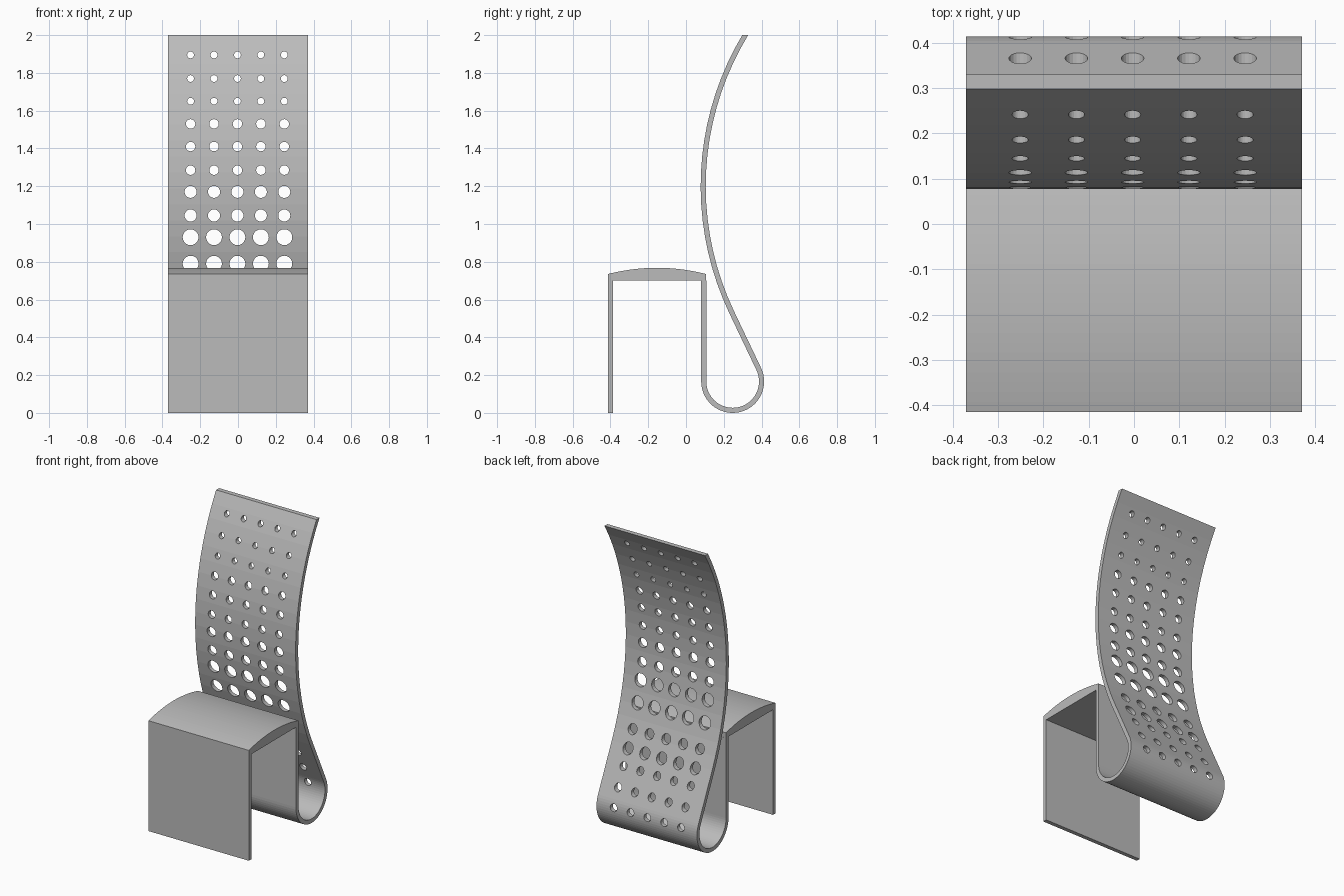
import bpy, bmesh
from math import sin, cos, asin, sqrt, radians, pi
from mathutils import Matrix, Vector

if "Cube" in bpy.data.objects:
    bpy.data.objects.remove(bpy.data.objects["Cube"])

HALF_W = 0.37        # half width of every panel
T = 0.027            # sheet thickness
SEAT_Z = 0.70        # underside of the seat

grey = bpy.data.materials.new("plain grey")
grey.use_nodes = True
grey.diffuse_color = (0.5, 0.5, 0.5, 1)
grey.node_tree.nodes["Principled BSDF"].inputs["Base Color"].default_value = (0.5, 0.5, 0.5, 1)


def add_object(name, bm):
    bmesh.ops.recalc_face_normals(bm, faces=bm.faces)
    mesh = bpy.data.meshes.new(name)
    bm.to_mesh(mesh)
    bm.free()
    mesh.materials.append(grey)
    obj = bpy.data.objects.new(name, mesh)
    bpy.context.collection.objects.link(obj)
    return obj


def strip(name, side_a, side_b):
    """Extrude the band between two (y, z) outlines across the full width."""
    bm = bmesh.new()
    a, b = ([bm.verts.new((-HALF_W, y, z)) for y, z in s] for s in (side_a, side_b))
    for i in range(len(a) - 1):
        bm.faces.new((a[i], a[i + 1], b[i + 1], b[i]))
    ext = bmesh.ops.extrude_face_region(bm, geom=bm.faces[:])["geom"]
    moved = [v for v in ext if isinstance(v, bmesh.types.BMVert)]
    bmesh.ops.translate(bm, verts=moved, vec=(2 * HALF_W, 0, 0))
    return add_object(name, bm)


def arc(centre, radius, start, end, steps):
    angles = [start + (end - start) * i / steps for i in range(steps + 1)]
    return [(centre[0] + radius * cos(t), centre[1] + radius * sin(t)) for t in angles]


# Seat: flat underside, gently crowned top
seat_front, seat_back, crown = -0.414, 0.107, 0.033
N = 24
ts = [i / N for i in range(N + 1)]
ys = [seat_front + (seat_back - seat_front) * t for t in ts]
strip("seat", [(y, SEAT_Z) for y in ys],
      [(y, 0.735 + crown * 4 * t * (1 - t)) for y, t in zip(ys, ts)])

# Front leg panel
strip("front_leg", [(seat_front, 0), (seat_front, SEAT_Z)],
      [(seat_front + T, 0), (seat_front + T, SEAT_Z)])

# Back leg, bottom loop and curved backrest as one bent sheet
LOOP, LOOP_R = (0.247, 0.1665), 0.153
BACK, BACK_R = (1.641, 1.2), 1.55
JOIN = radians(25.4)


def sheet_side(offset):
    r, big = LOOP_R + offset, BACK_R - offset
    top = pi - asin((2.0 - BACK[1]) / big)
    return ([(LOOP[0] - r, SEAT_Z)] + arc(LOOP, r, -pi, JOIN, 36)
            + arc(BACK, big, pi + JOIN, top, 18))


backrest = strip("backrest", sheet_side(-T / 2), sheet_side(T / 2))


# Perforations: rows of (height, radius), growing larger toward the middle
def sheet_y(z):
    if z > 0.535:
        return BACK[0] - sqrt(BACK_R ** 2 - (z - BACK[1]) ** 2)
    if z > 0.232:
        return 0.385 - (z - 0.232) * 0.475
    return LOOP[0] + sqrt(LOOP_R ** 2 - (z - LOOP[1]) ** 2)


rows = [(1.895, .018), (1.77, .018), (1.65, .018), (1.53, .025), (1.41, .025),
        (1.285, .025), (1.17, .032), (1.045, .032), (0.93, .042), (0.79, .042),
        (0.635, .032), (0.525, .036), (0.425, .025), (0.305, .025), (0.187, .025)]
bm = bmesh.new()
for z, radius in rows:
    for col in range(-2, 3):
        place = Matrix.Translation(Vector((col * 0.124 - 0.003, sheet_y(z), z)))
        bmesh.ops.create_cone(bm, cap_ends=True, segments=20, radius1=radius, radius2=radius,
                              depth=0.12, matrix=place @ Matrix.Rotation(pi / 2, 4, "X"))
cutter = add_object("hole_cutter", bm)
cutter.hide_render = True

cut = backrest.modifiers.new("holes", "BOOLEAN")
cut.operation = "DIFFERENCE"
cut.solver = "EXACT"
cut.object = cutter
bpy.context.view_layer.update()
depsgraph = bpy.context.evaluated_depsgraph_get()
result = bpy.data.meshes.new_from_object(backrest.evaluated_get(depsgraph))
backrest.modifiers.clear()
backrest.data = result
bpy.data.objects.remove(cutter)
